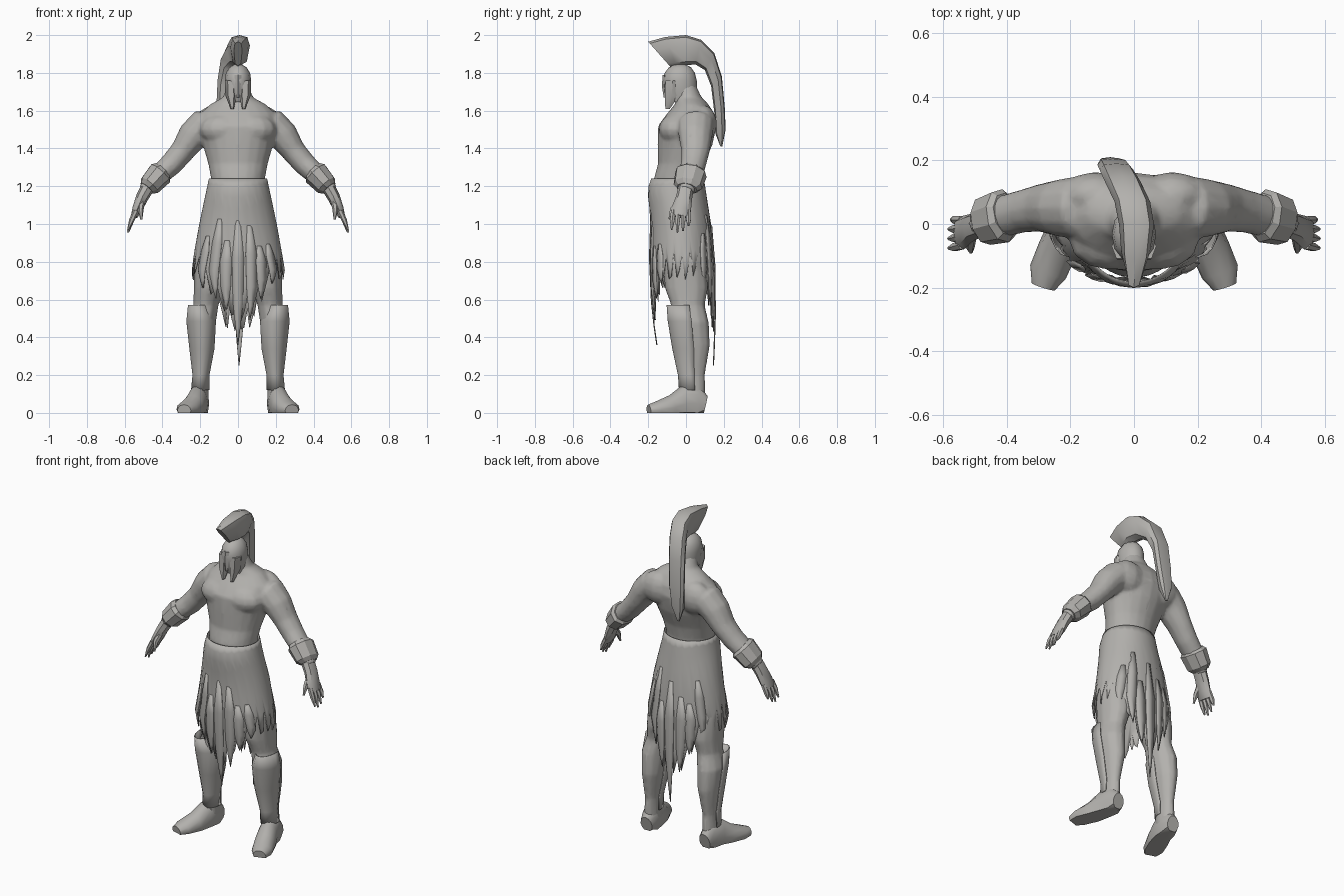
import bpy, bmesh, math, random
from mathutils import Vector

if "Cube" in bpy.data.objects:
    bpy.data.objects.remove(bpy.data.objects["Cube"])

random.seed(11)
stone = bpy.data.materials.new("warm_grey")
stone.diffuse_color = (0.45, 0.44, 0.42, 1)
stone.use_nodes = True
stone.node_tree.nodes["Principled BSDF"].inputs["Base Color"].default_value = stone.diffuse_color


def finish(name, bm, mirror=False, thick=0, angle=42):
    bmesh.ops.recalc_face_normals(bm, faces=bm.faces)
    me = bpy.data.meshes.new(name)
    bm.to_mesh(me)
    bm.free()
    me.materials.append(stone)
    ob = bpy.data.objects.new(name, me)
    bpy.context.collection.objects.link(ob)
    bpy.ops.object.select_all(action='DESELECT')
    ob.select_set(True)
    bpy.context.view_layer.objects.active = ob
    bpy.ops.object.shade_smooth_by_angle(angle=math.radians(angle))
    if thick:
        mod = ob.modifiers.new("thickness", 'SOLIDIFY')
        mod.thickness = thick
        mod.offset = 0
    if mirror:
        mod = ob.modifiers.new("mirror", 'MIRROR')
        mod.use_mirror_merge = False
    return ob


def loft(name, rows, closed=True, caps=True, **kw):
    bm = bmesh.new()
    vs = [[bm.verts.new(p) for p in row] for row in rows]
    n = len(rows[0])
    for r0, r1 in zip(vs, vs[1:]):
        for i in range(n if closed else n - 1):
            j = (i + 1) % n
            bm.faces.new((r0[i], r0[j], r1[j], r1[i]))
    if caps and closed:
        bm.faces.new(vs[0])
        bm.faces.new(vs[-1])
    return finish(name, bm, **kw)


def tube(name, rings, n=12, flat=True, ref=(0, 1, 0), arc=None, **kw):
    """Loft of ellipses (x, y, z, ra, rb), level or turned along the path."""
    rows = []
    cs = [Vector(r[:3]) for r in rings]
    for k, (c, r) in enumerate(zip(cs, rings)):
        a_ax, b_ax = Vector((1, 0, 0)), Vector((0, 1, 0))
        if not flat:
            t = (cs[min(k + 1, len(cs) - 1)] - cs[max(k - 1, 0)]).normalized()
            b_ax = Vector(ref)
            b_ax = (b_ax - t * b_ax.dot(t)).normalized()
            a_ax = b_ax.cross(t)
        row = []
        for i in range(n):
            if arc:
                a = math.radians(arc[0] + (arc[1] - arc[0]) * i / (n - 1))
            else:
                a = math.tau * i / n
            p = c + a_ax * r[3] * math.cos(a) + b_ax * r[4] * math.sin(a)
            p.z = max(p.z, 0)
            row.append(p)
        rows.append(row)
    return loft(name, rows, closed=not arc, **kw)


def blob(name, c, r, **kw):
    bm = bmesh.new()
    bmesh.ops.create_uvsphere(bm, u_segments=12, v_segments=8, radius=1)
    for v in bm.verts:
        v.co = Vector([c[i] + v.co[i] * r[i] for i in range(3)])
    return finish(name, bm, **kw)


# Body masses, fused into one skin
torso = tube("body", [(0, -.03, .85, .13, .1), (0, -.04, 1.1, .145, .115), (0, -.045, 1.24, .143, .125),
                      (0, -.025, 1.32, .158, .123), (0, -.005, 1.42, .187, .145), (0, .007, 1.52, .212, .155),
                      (0, .025, 1.585, .2, .125), (0, .03, 1.635, .145, .088), (0, .015, 1.67, .08, .068),
                      (0, -.005, 1.74, .055, .055)], n=20)
parts = [
    torso,
    blob("chest_muscle", (.075, -.05, 1.5), (.13, .095, .085)),
    blob("shoulder_blade", (.12, .09, 1.53), (.11, .074, .1)),
    tube("arm", [(.1, .05, 1.54, .05, .07), (.185, .052, 1.52, .09, .098), (.238, .05, 1.467, .082, .09),
                 (.295, .05, 1.385, .065, .076), (.35, .04, 1.32, .062, .068), (.41, .025, 1.265, .056, .066),
                 (.495, 0, 1.175, .037, .043)], flat=False),
    tube("leg", [(.1, -.01, 1.0, .08, .1), (.14, -.01, .8, .095, .115), (.155, .003, .66, .08, .115),
                 (.17, .01, .57, .067, .09), (.19, .018, .48, .074, .103), (.192, .033, .36, .063, .095),
                 (.197, .033, .2, .04, .068), (.2, .035, .06, .046, .067)]),
]
bpy.ops.object.select_all(action='DESELECT')
for p in parts:
    p.select_set(True)
bpy.context.view_layer.objects.active = torso
bpy.ops.object.join()
mod = torso.modifiers.new("mirror", 'MIRROR')
mod.use_mirror_merge = False
mod = torso.modifiers.new("fuse", 'REMESH')
mod.mode = 'VOXEL'
mod.voxel_size = .01
mod.use_smooth_shade = True
mod = torso.modifiers.new("soften", 'SMOOTH')
mod.iterations = 5
mod = torso.modifiers.new("simplify", 'DECIMATE')
mod.ratio = .3

# Cuffs and hands
tube("cuff", [(.4, .03, 1.28, .058, .07), (.412, .026, 1.268, .07, .086),
              (.468, .01, 1.205, .06, .078), (.483, .005, 1.188, .042, .055)],
     n=9, flat=False, mirror=True, angle=25)
tube("palm", [(.48, 0, 1.19, .036, .042), (.508, -.01, 1.14, .033, .043),
              (.533, -.025, 1.08, .027, .052), (.55, -.03, 1.04, .018, .052)],
     n=8, flat=False, mirror=True)
for i in range(4):
    y = -.066 + .026 * i
    end = (.97, .955, .965, .99)[i]
    tube("finger", [(.54, y, 1.07, .015, .015), (.563, y * 1.1, 1.02, .014, .014),
                    (.582 - .008 * (i == 3), y * 1.15, end, .005, .005)],
         n=6, flat=False, mirror=True)
tube("thumb", [(.51, -.03, 1.12, .018, .02), (.515, -.072, 1.075, .015, .016),
               (.512, -.088, 1.025, .006, .006)], n=6, flat=False, mirror=True)

# Shin guards and boots
tube("shin_guard", [(.21, 0, .57, .053, .1), (.195, .012, .485, .077, .106), (.191, .025, .34, .065, .095),
                    (.196, .032, .2, .043, .072), (.2, .035, .12, .047, .07)],
     n=11, arc=(-190, 10), thick=.005, mirror=True)
tube("boot", [(.2, .103, .04, .038, .05), (.202, .06, .05, .05, .1), (.215, -.01, .05, .056, .095),
              (.238, -.075, .03, .062, .065), (.27, -.15, .018, .06, .045), (.285, -.197, .012, .038, .032)],
     flat=False, ref=(0, 0, 1), mirror=True)

# Helmet with cheek and nose guards
tube("helmet", [(0, -.02, 1.645, .056, .068), (0, -.028, 1.7, .066, .086), (0, -.033, 1.76, .07, .09),
                (0, -.033, 1.8, .064, .08), (0, -.032, 1.83, .045, .058), (0, -.032, 1.845, .02, .03)], n=12)
tube("cheek_guard", [(.04, -.07, 1.76, .03, .045), (.037, -.075, 1.68, .03, .043),
                     (.03, -.098, 1.608, .008, .013)], n=6, mirror=True)
tube("nose_guard", [(0, -.113, 1.79, .02, .01), (0, -.116, 1.73, .014, .012), (0, -.11, 1.67, .01, .008)], n=4)

# Crest: outer edge, inner edge, sideways shift, half width
crest = [(-.2, 1.965, -.085, 1.835, 0, .022), (-.11, 1.99, -.05, 1.835, .005, .045),
         (0, 2.0, -.005, 1.84, .008, .055), (.08, 1.975, .05, 1.845, -.005, .056),
         (.15, 1.905, .1, 1.815, -.035, .056), (.19, 1.78, .133, 1.73, -.055, .053),
         (.205, 1.62, .15, 1.59, -.065, .05), (.21, 1.5, .155, 1.48, -.075, .038),
         (.192, 1.41, .182, 1.41, -.08, .008)]
rows = []
for yo, zo, yi, zi, x, w in crest:
    rows.append([(x + w * side, yi + (yo - yi) * f, zi + (zo - zi) * f)
                 for side, f in ((0, 1), (.75, .93), (1, .65), (.7, .12), (0, 0),
                                 (-.7, .12), (-1, .65), (-.75, .93))])
loft("crest", rows)

# Tattered skirt: z, x radius, y radius, y centre
shape = [(1.24, .152, .137, -.045), (1.18, .165, .153, -.05), (1.1, .182, .153, -.04), (1.0, .203, .158, -.025),
         (.75, .248, .17, -.02), (.5, .2, .158, -.01), (.2, .13, .135, .005)]


def cloth(a, z, off=0):
    for hi, lo in zip(shape, shape[1:]):
        if z >= lo[0]:
            break
    f = (hi[0] - z) / (hi[0] - lo[0])
    rx, ry, yc = (hi[k] + (lo[k] - hi[k]) * f for k in (1, 2, 3))
    return ((rx + off) * math.cos(a), yc + (ry + off) * math.sin(a), z)


def hem(a):
    s = math.sin(a)
    return .72 - (.24 if s < 0 else .3) * abs(s) ** 5


# Torn hem: broad rags of three columns, each ending in a slanted point
cols = 72
angles = [math.tau * i / cols for i in range(cols)]
ends = [hem(a) + (random.uniform(.07, .16), random.uniform(-.05, .02), random.uniform(-.02, .06))[i % 3]
        for i, a in enumerate(angles)]
levels = [0, .06, .14, .24, .4, .6, .8, 1]
loft("skirt", [[cloth(a, 1.24 + (e - 1.24) * f) for a, e in zip(angles, ends)] for f in levels],
     caps=False, thick=.004)

# Loose torn strips lying flat over the front and back
for side, tip in ((-1, .36), (1, .25)):
    for k in range(-3, 4):
        a = side * math.pi / 2 + k * .27 + random.uniform(-.04, .04)
        top = random.uniform(.85, 1.05)
        end = tip if k == 0 else hem(a) - random.uniform(-.04, .04)
        rows = []
        for f, w, off in ((0, .06, .001), (.3, .13, .004), (.65, .12, .006), (.85, .07, .005), (1, .008, .003)):
            z = top + (end - top) * f
            rows.append([cloth(a + w * s + .02 * f * k, z, off + .002 * (s == 0)) for s in (-1, 0, 1)])
        loft("skirt_strip", rows, closed=False, thick=.004)
